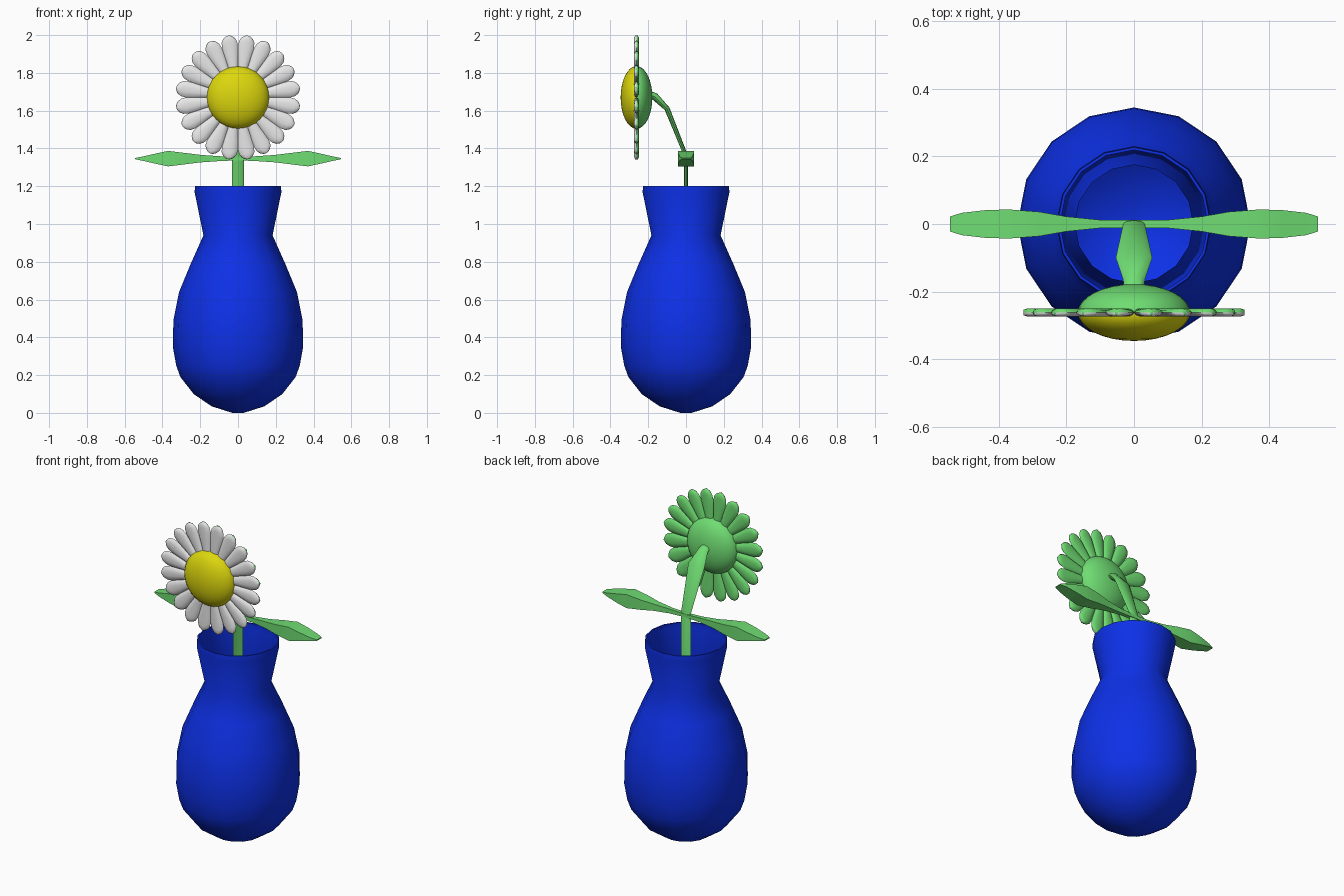
import bpy, bmesh, math
from mathutils import Vector, Matrix

if "Cube" in bpy.data.objects:
    bpy.data.objects.remove(bpy.data.objects["Cube"])


def material(name, rgb):
    m = bpy.data.materials.new(name)
    m.diffuse_color = (*rgb, 1)
    m.use_nodes = True
    m.node_tree.nodes["Principled BSDF"].inputs["Base Color"].default_value = m.diffuse_color
    return m


BLUE = material("vase_blue", (0.004, 0.03, 0.8))
GREEN = material("leaf_green", (0.16, 0.72, 0.17))
WHITE = material("petal_white", (0.8, 0.8, 0.8))
YELLOW = material("centre_yellow", (0.72, 0.68, 0.004))


def loft(bm, rings):
    """Skin a list of equal-length point rings and cap both ends."""
    vs = [[bm.verts.new(p) for p in ring] for ring in rings]
    n = len(vs[0])
    for a, b in zip(vs, vs[1:]):
        for i in range(n):
            j = (i + 1) % n
            bm.faces.new((a[i], a[j], b[j], b[i]))
    bm.faces.new(vs[0])
    bm.faces.new(vs[-1])


def finish(name, bm, mats, angle, rule=None):
    bmesh.ops.recalc_face_normals(bm, faces=bm.faces[:])
    if rule:
        for f in bm.faces:
            f.material_index = rule(f)
    me = bpy.data.meshes.new(name)
    bm.to_mesh(me)
    bm.free()
    for m in mats:
        me.materials.append(m)
    ob = bpy.data.objects.new(name, me)
    bpy.context.collection.objects.link(ob)
    bpy.ops.object.select_all(action='DESELECT')
    ob.select_set(True)
    bpy.context.view_layer.objects.active = ob
    bpy.ops.object.shade_smooth_by_angle(angle=math.radians(angle))
    return ob


def circle(rx, ry, n, phase=0.0):
    return [(rx * math.cos(phase + math.tau * i / n),
             ry * math.sin(phase + math.tau * i / n)) for i in range(n)]


# Vase: hollow lathe, outside profile up, then inside profile down
outer = [(0.03, 0), (0.14, 0.035), (0.235, 0.1), (0.305, 0.19), (0.327, 0.25),
         (0.345, 0.35), (0.342, 0.49), (0.312, 0.64), (0.25, 0.79),
         (0.183, 0.94), (0.23, 1.17), (0.227, 1.2)]
inner = [(r - 0.008, z + (0.01 if z < 0.2 else 0)) for r, z in reversed(outer)]
bm = bmesh.new()
loft(bm, [[(x, y, z) for x, y in circle(r, r, 16)] for r, z in outer + inner])
finish("vase", bm, [BLUE], 50)

# Stem: flat strip that bends forward to the flower (y, z, half width, half thickness)
path = [(0, 0.15, 0.032, 0.011), (0, 1.36, 0.032, 0.011),
        (-0.1, 1.61, 0.054, 0.014), (-0.165, 1.675, 0.032, 0.02),
        (-0.2, 1.685, 0.03, 0.022)]
bm = bmesh.new()
rings = []
for i, (y, z, w, t) in enumerate(path):
    a, b = path[max(i - 1, 0)], path[min(i + 1, len(path) - 1)]
    d = Vector((0, b[0] - a[0], b[1] - a[1])).normalized()
    side = Vector((1, 0, 0))
    nrm = d.cross(side)
    rings.append([Vector((0, y, z)) + side * u + nrm * v
                  for u, v in circle(w, t, 8)])
loft(bm, rings)
finish("stem", bm, [GREEN], 40)

# Leaves: mirrored pair with square section (x, half depth, half height)
sections = [(0, 0.012, 0.009), (0.1, 0.012, 0.013), (0.2, 0.022, 0.02),
            (0.28, 0.036, 0.03), (0.37, 0.043, 0.041), (0.44, 0.041, 0.026),
            (0.51, 0.033, 0.01), (0.545, 0.022, 0.003)]
for name, s in (("leaf_right", 1), ("leaf_left", -1)):
    bm = bmesh.new()
    loft(bm, [[(s * x, sy * hy, 1.346 + sz * hz)
               for sy, sz in ((1, 1), (-1, 1), (-1, -1), (1, -1))]
              for x, hy, hz in sections])
    finish(name, bm, [GREEN], 35)

# Petals: 20 domed lobes, white in front and green behind (radius, half width)
HEAD = Matrix.Translation((0, -0.262, 1.67))
petal = [(0.12, 0.02), (0.18, 0.029), (0.23, 0.037), (0.275, 0.043),
         (0.3, 0.04), (0.318, 0.029), (0.328, 0.015), (0.331, 0.005)]
bm = bmesh.new()
for k in range(20):
    turn = HEAD @ Matrix.Rotation(math.radians(9 + 18 * k), 4, 'Y')
    loft(bm, [[turn @ Vector((u, v, r)) for u, v in
               circle(w, 0.013 if r < 0.32 else 0.009, 10)] for r, w in petal])
finish("petals", bm, [WHITE, GREEN], 60,
       lambda f: 0 if f.calc_center_median().y < -0.2621 else 1)

# Flower centre: flattened ball, yellow front half and green back half
bm = bmesh.new()
bmesh.ops.create_uvsphere(
    bm, u_segments=32, v_segments=16, radius=1,
    matrix=HEAD @ Matrix.Rotation(math.pi / 2, 4, 'X')
    @ Matrix.Diagonal((0.166, 0.166, 0.084, 1)))
finish("flower_centre", bm, [YELLOW, GREEN], 60,
       lambda f: 0 if f.calc_center_median().y < -0.262 else 1)
